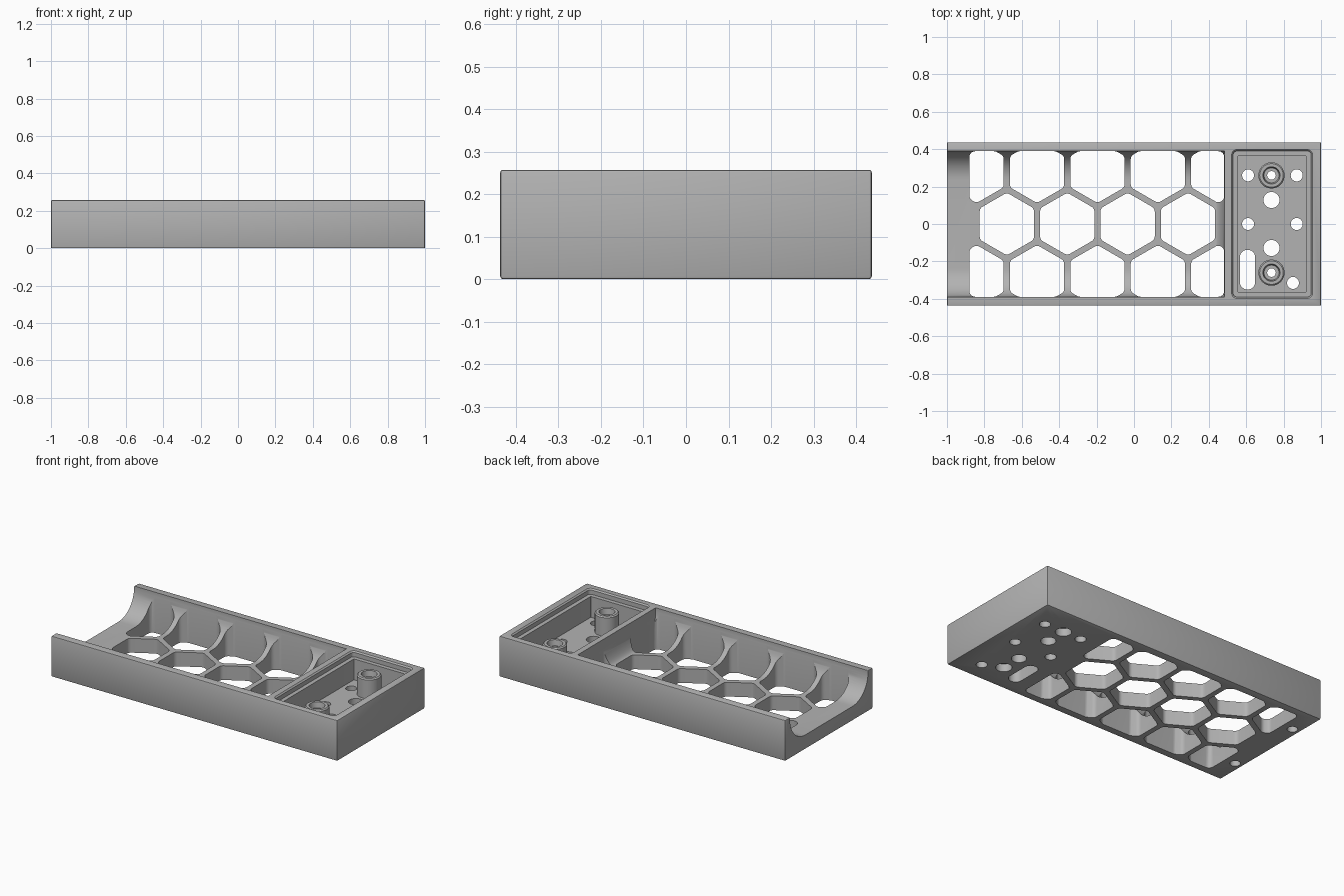
import bpy, bmesh, math
from mathutils import Vector

cube = bpy.data.objects.get("Cube")
if cube:
    bpy.data.objects.remove(cube, do_unlink=True)

WALL_Y, END_X, FLOOR, TOP = 0.39, 0.485, 0.09, 0.257

grey = bpy.data.materials.new("matte grey")
grey.use_nodes = True
colour = (0.45, 0.45, 0.45, 1)
grey.diffuse_color = colour
grey.node_tree.nodes["Principled BSDF"].inputs["Base Color"].default_value = colour


def finish(name, bm):
    bmesh.ops.recalc_face_normals(bm, faces=bm.faces)
    mesh = bpy.data.meshes.new(name)
    bm.to_mesh(mesh)
    bm.free()
    mesh.materials.append(grey)
    obj = bpy.data.objects.new(name, mesh)
    bpy.context.collection.objects.link(obj)
    return obj


def loft(bm, rings):
    """Skin a closed solid through rings of equal point count."""
    loops = [[bm.verts.new(p) for p in ring] for ring in rings]
    n = len(loops[0])
    for low, high in zip(loops, loops[1:]):
        for i in range(n):
            j = (i + 1) % n
            bm.faces.new((low[i], low[j], high[j], high[i]))
    bm.faces.new(loops[0][::-1])
    bm.faces.new(loops[-1])


def prism(bm, outline, z0, z1):
    loft(bm, [[(x, y, z) for x, y in outline] for z in (z0, z1)])


def circle(x, y, r, n=32):
    return [(x + r * math.cos(2 * math.pi * i / n),
             y + r * math.sin(2 * math.pi * i / n)) for i in range(n)]


def rect(x0, x1, y0, y1):
    return [(x0, y0), (x1, y0), (x1, y1), (x0, y1)]


def rounded(outline, radius, steps=6):
    """Replace each corner by a smooth arc."""
    pts = [Vector(p) for p in outline]
    out = []
    for i, p in enumerate(pts):
        a, b = pts[i - 1] - p, pts[(i + 1) % len(pts)] - p
        d = min(radius / math.tan(a.angle(b) / 2), a.length * .48, b.length * .48)
        p0, p2 = p + a.normalized() * d, p + b.normalized() * d
        weight = math.sin(a.angle(b) / 2)
        for k in range(steps + 1):
            t = k / steps
            u, v, w = (1 - t) ** 2, 2 * t * (1 - t) * weight, t * t
            out.append(tuple((p0 * u + p * v + p2 * w) / (u + v + w)))
    return out


def clip(outline, axis, limit, sign):
    """Keep the part of a convex outline where sign * coord <= sign * limit."""
    out = []
    for i, b in enumerate(outline):
        a = outline[i - 1]
        da, db = sign * (a[axis] - limit), sign * (b[axis] - limit)
        if da * db < 0:
            t = da / (da - db)
            out.append((a[0] + t * (b[0] - a[0]), a[1] + t * (b[1] - a[1])))
        if db <= 0:
            out.append(b)
    return out


def cut(obj, cutter):
    """Subtract a cutter, bake the result and drop the cutter."""
    mod = obj.modifiers.new("cut", "BOOLEAN")
    mod.operation, mod.solver, mod.object = "DIFFERENCE", "EXACT", cutter
    bpy.context.view_layer.update()
    deps = bpy.context.evaluated_depsgraph_get()
    baked = bpy.data.meshes.new_from_object(obj.evaluated_get(deps))
    obj.modifiers.clear()
    obj.data = baked
    bpy.data.objects.remove(cutter, do_unlink=True)


def smooth(obj):
    bpy.ops.object.select_all(action="DESELECT")
    obj.select_set(True)
    bpy.context.view_layer.objects.active = obj
    bpy.ops.object.shade_smooth_by_angle(angle=math.radians(30))


# Tray body: block with softened edges
bm = bmesh.new()
prism(bm, rect(-1, 1, -0.437, 0.437), 0, TOP)
bmesh.ops.bevel(bm, geom=bm.edges[:], offset=0.006, segments=2,
                profile=0.5, affect="EDGES")
body = finish("tray_body", bm)

# Open-ended trough with coved sides and a coved inner end
bm = bmesh.new()
rings = []
for k in range(15):
    a = math.pi / 2 * k / 14
    inset, rise = 1 - math.sin(a), 1 - math.cos(a)
    x, y = END_X - 0.055 * inset, WALL_Y - 0.155 * inset
    rings.append([(px, py, FLOOR + 0.155 * rise) for px, py in rect(-1.1, x, -y, y)])
rings.append([(x, y, TOP + 0.1) for x, y, z in rings[-1]])
loft(bm, rings)
cut(body, finish("trough_cutter", bm))

# Honeycomb openings through the trough floor
PITCH, CELL = 0.323, 0.335 / 2
bm = bmesh.new()
for row in (-1, 0, 1):
    for i in range(5 if row else 4):
        cx = -0.68 + PITCH * i - (PITCH / 2 if row else 0)
        cy = row * PITCH * math.sqrt(0.75)
        cell = [(cx + CELL * math.cos(math.radians(30 + 60 * k)),
                 cy + CELL * math.sin(math.radians(30 + 60 * k))) for k in range(6)]
        for axis, limit, sign in ((0, -0.88, -1), (0, 0.482, 1),
                                  (1, WALL_Y - 0.001, 1), (1, 0.001 - WALL_Y, -1)):
            cell = clip(cell, axis, limit, sign)
        prism(bm, rounded(cell, 0.03), -0.1, TOP + 0.05)
cut(body, finish("honeycomb_cutter", bm))

# Compartment with a chamfered lid seat
for inset, z in ((0, TOP - 0.035), (0.026, FLOOR)):
    bm = bmesh.new()
    outline = rect(0.53 + inset, 0.947 - inset, inset - WALL_Y, WALL_Y - inset)
    prism(bm, rounded(outline, 0.02 if inset == 0 else 0.004), z, TOP + 0.1)
    cut(body, finish("compartment_cutter", bm))
bm = bmesh.new()
loft(bm, [[(x, y, z) for x, y in
           rounded(rect(0.53 - o, 0.947 + o, -WALL_Y - o, WALL_Y + o), 0.02 + o)]
          for o, z in ((-0.004, TOP - 0.012), (0.016, TOP + 0.008))])
cut(body, finish("seat_chamfer_cutter", bm))

# Holes and slot in the compartment floor
BOSS_X, BOSS_Y = 0.735, 0.26
bm = bmesh.new()
for x, y in ((0.61, 0.26), (0.87, 0.26), (0.61, 0), (0.87, 0), (0.85, -0.315)):
    prism(bm, circle(x, y, 0.032), -0.1, 0.15)
for side in (-1, 1):
    prism(bm, circle(BOSS_X, side * 0.128, 0.043), -0.1, 0.15)
    prism(bm, circle(BOSS_X, side * BOSS_Y, 0.046), -0.1, 0.05)
prism(bm, rounded(rect(0.566, 0.648, -0.35, -0.138), 0.041), -0.1, 0.15)
# Blind holes under the open end
for y in (-0.25, 0.25):
    prism(bm, circle(-0.95, y, 0.03), -0.1, 0.05)
cut(body, finish("hole_cutter", bm))

# Screw holes through the floor below each boss
bm = bmesh.new()
for side in (-1, 1):
    prism(bm, circle(BOSS_X, side * BOSS_Y, 0.023), -0.1, 0.3)
cut(body, finish("screw_hole_cutter", bm))
smooth(body)

# Hollow screw bosses: tube turned from stacked rings
for name, side in (("back_boss", 1), ("front_boss", -1)):
    bm = bmesh.new()
    profile = ((0.023, FLOOR - 0.01), (0.07, FLOOR - 0.01), (0.07, 0.208),
               (0.063, 0.215), (0.046, 0.215), (0.04, 0.18), (0.023, 0.18))
    loops = [[bm.verts.new((x, y, z)) for x, y in circle(BOSS_X, side * BOSS_Y, r)]
             for r, z in profile]
    for i, loop in enumerate(loops):
        prev = loops[i - 1]
        for k in range(len(loop)):
            j = (k + 1) % len(loop)
            bm.faces.new((prev[k], prev[j], loop[j], loop[k]))
    smooth(finish(name, bm))
